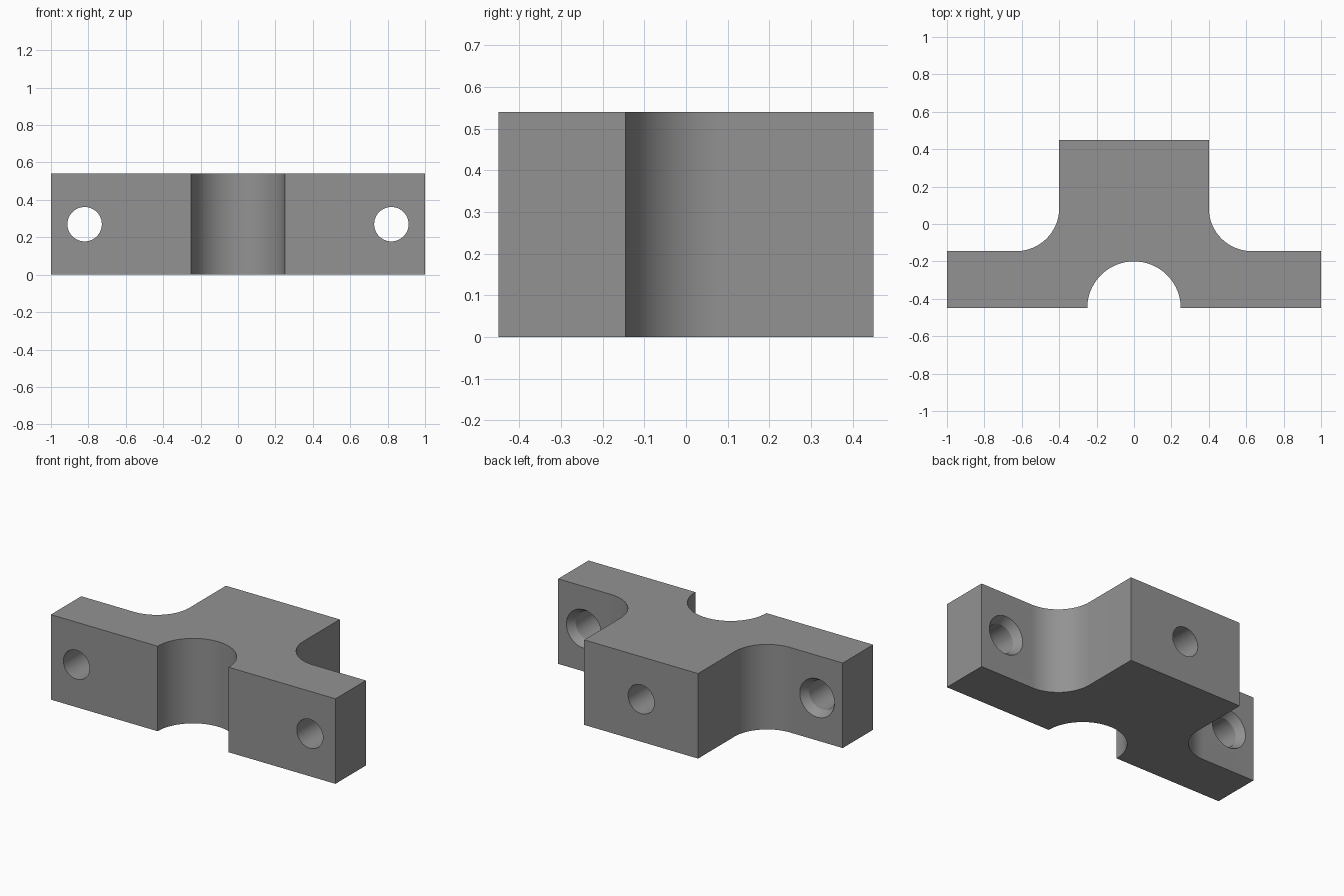
import bpy, bmesh, math

if "Cube" in bpy.data.objects:
    bpy.data.objects.remove(bpy.data.objects["Cube"])

HEIGHT = 0.54
MID = HEIGHT / 2

steel = bpy.data.materials.new("plain grey")
steel.diffuse_color = (0.29, 0.29, 0.29, 1)
steel.use_nodes = True
steel.node_tree.nodes["Principled BSDF"].inputs["Base Color"].default_value = steel.diffuse_color


def arc(cx, cy, r, a0, a1, n):
    return [(cx + r * math.cos(math.radians(a0 + (a1 - a0) * i / n)),
             cy + r * math.sin(math.radians(a0 + (a1 - a0) * i / n)))
            for i in range(n + 1)]


def make_object(name, bm):
    bmesh.ops.recalc_face_normals(bm, faces=bm.faces)
    mesh = bpy.data.meshes.new(name)
    bm.to_mesh(mesh)
    bm.free()
    mesh.materials.append(steel)
    obj = bpy.data.objects.new(name, mesh)
    bpy.context.collection.objects.link(obj)
    return obj


def drill(name, x, rings, n=48):
    """Closed round cutter along y, from a list of (y, radius) rings."""
    bm = bmesh.new()
    loops = []
    for y, r in rings:
        loops.append([bm.verts.new((x + px, y, MID + pz))
                      for px, pz in arc(0, 0, r, 0, 360, n)[:-1]])
    for a, b in zip(loops, loops[1:]):
        for i in range(n):
            j = (i + 1) % n
            bm.faces.new((a[i], a[j], b[j], b[i]))
    bm.faces.new(loops[0])
    bm.faces.new(loops[-1])
    return make_object(name, bm)


# Clamp body: right half of the outline, mirrored, then extruded upwards
right = arc(0, -0.45, 0.25, 90, 0, 24)
right += [(1, -0.45), (1, -0.145)]
right += arc(0.63, 0.085, 0.23, 270, 180, 24)
right += [(0.40, 0.45)]
left = [(-x, y) for x, y in reversed(right[1:])]
bm = bmesh.new()
base = bm.faces.new([bm.verts.new((x, y, 0)) for x, y in right + left])
top = bmesh.ops.extrude_face_region(bm, geom=[base])["geom"]
bmesh.ops.translate(bm, vec=(0, 0, HEIGHT),
                    verts=[v for v in top if isinstance(v, bmesh.types.BMVert)])
body = make_object("clamp_body", bm)

# Bolt holes through both wings, flared at the back, and a blind hole in the block
R = 0.092
wing = [(-0.55, R), (-0.195, R), (-0.145, 0.122), (-0.05, 0.122)]
cutters = [drill("bolt_hole_left", -0.82, wing),
           drill("bolt_hole_right", 0.82, wing),
           drill("rear_blind_hole", 0, [(0.05, R), (0.55, R)])]

bpy.context.view_layer.objects.active = body
body.select_set(True)
for cutter in cutters:
    cutter.hide_render = True
    mod = body.modifiers.new(cutter.name, 'BOOLEAN')
    mod.operation = 'DIFFERENCE'
    mod.solver = 'EXACT'
    mod.object = cutter
    bpy.ops.object.modifier_apply(modifier=mod.name)
    bpy.data.objects.remove(cutter)

bpy.ops.object.shade_smooth_by_angle(angle=math.radians(25))
